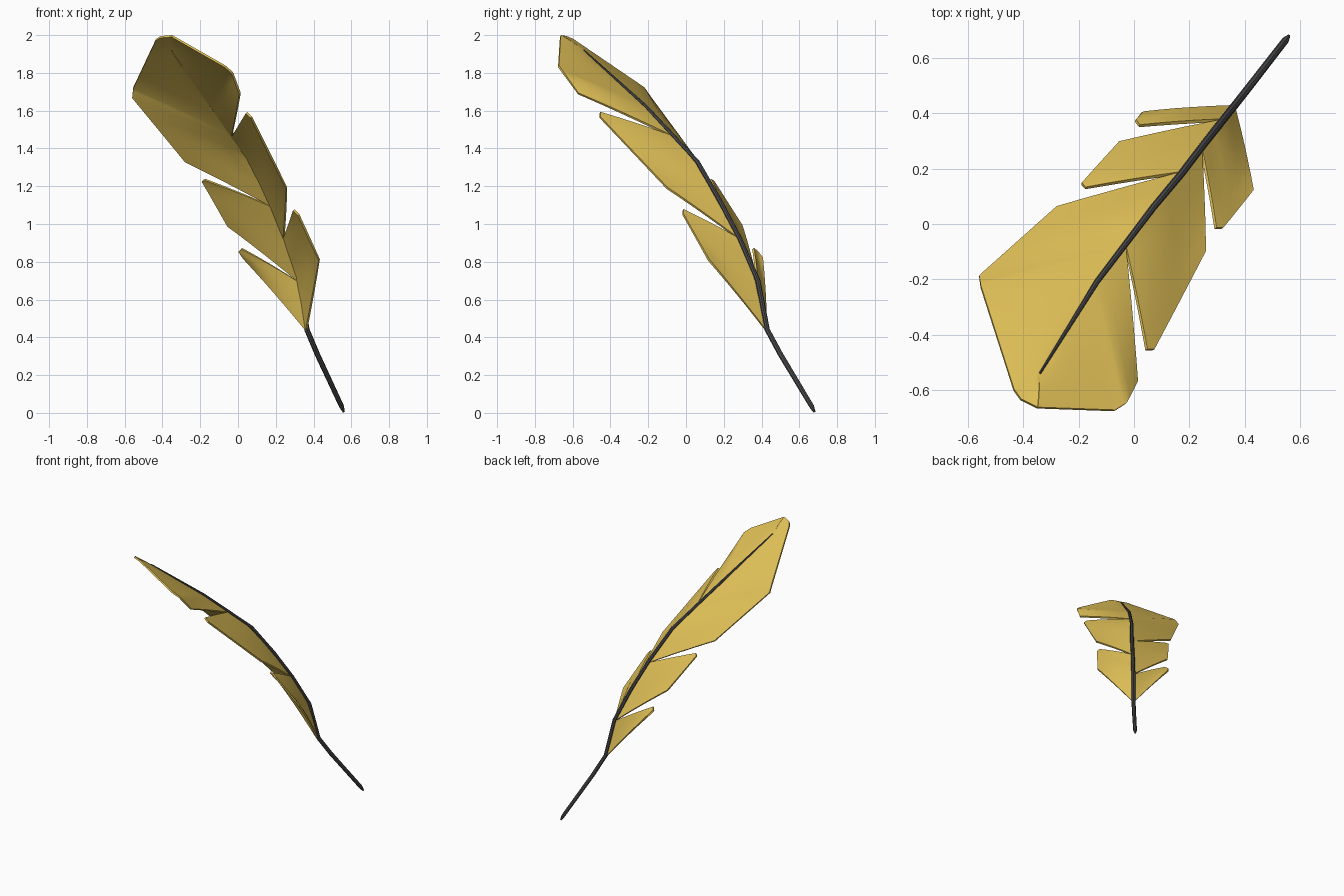
import bpy, bmesh
from mathutils import Vector

if "Cube" in bpy.data.objects:
    bpy.data.objects.remove(bpy.data.objects["Cube"])

UP = Vector((0.48, 0.58, 0.65))  # direction of the convex side of the feather


def paint(obj, name, color):
    m = bpy.data.materials.new(name)
    m.diffuse_color = (*color, 1)
    m.use_nodes = True
    m.node_tree.nodes["Principled BSDF"].inputs["Base Color"].default_value = m.diffuse_color
    obj.data.materials.append(m)


# Quill shaft path: point and radius
PATH = [((0.56, 0.68, 0.005), 0.006), ((0.548, 0.665, 0.035), 0.013),
        ((0.42, 0.50, 0.31), 0.014), ((0.365, 0.43, 0.44), 0.014),
        ((0.325, 0.38, 0.70), 0.014), ((0.25, 0.285, 0.92), 0.013),
        ((0.17, 0.18, 1.12), 0.013), ((0.07, 0.06, 1.33), 0.012),
        ((-0.135, -0.21, 1.62), 0.010), ((-0.34, -0.54, 1.92), 0.004)]

cu = bpy.data.curves.new("quill_shaft", 'CURVE')
cu.dimensions = '3D'
cu.bevel_depth = 1.0
cu.bevel_resolution = 2
cu.use_fill_caps = True
sp = cu.splines.new('POLY')
sp.points.add(len(PATH) - 1)
for p, (co, r) in zip(sp.points, PATH):
    p.co = (*co, 1)
    p.radius = r
shaft = bpy.data.objects.new("quill_shaft", cu)
bpy.context.collection.objects.link(shaft)
bpy.context.view_layer.objects.active = shaft
shaft.select_set(True)
bpy.ops.object.convert(target='MESH')
bpy.ops.object.shade_smooth_by_angle()
paint(shaft, "dark_quill", (0.07, 0.07, 0.075))


def on_shaft(y):
    """Point of the shaft at a given y, dropped a little to the underside."""
    for (a, _), (b, _) in zip(PATH, PATH[1:]):
        if b[1] <= y <= a[1]:
            t = (a[1] - y) / (a[1] - b[1])
            return Vector(a).lerp(Vector(b), t) - UP * 0.009
    return Vector(PATH[-1][0]) - UP * 0.009


# Vane barbs: rows of (y of root on shaft, outer edge point)
BARBS = [
    # left side
    [(0.43, (0.03, 0.405, 0.82)), (0.40, (0.005, 0.375, 0.855)), (0.38, (0.02, 0.355, 0.87))],
    [(0.38, (-0.055, 0.295, 0.99)), (0.22, (-0.19, 0.145, 1.225)), (0.19, (-0.175, 0.13, 1.235))],
    [(0.19, (-0.28, 0.06, 1.33)), (-0.06, (-0.56, -0.19, 1.67)), (-0.09, (-0.555, -0.225, 1.72)),
     (-0.42, (-0.435, -0.60, 1.975)), (-0.50, (-0.41, -0.635, 1.99)), (-0.54, (-0.35, -0.665, 1.995))],
    # right side
    [(0.43, (0.43, 0.12, 0.81)), (0.31, (0.32, -0.015, 1.05)), (0.28, (0.295, -0.015, 1.075))],
    [(0.28, (0.257, -0.10, 1.19)), (-0.04, (0.07, -0.455, 1.565)), (-0.07, (0.045, -0.455, 1.59))],
    [(-0.07, (0.01, -0.57, 1.69)), (-0.20, (-0.03, -0.65, 1.80)), (-0.28, (-0.07, -0.675, 1.835)),
     (-0.54, (-0.35, -0.665, 1.995))],
]
CROSS, STEPS, BULGE = 6, 4, 0.004

bm = bmesh.new()
for barb in BARBS:
    rows = []
    for i, ((ya, pa), (yb, pb)) in enumerate(zip(barb, barb[1:])):
        for s in range(0 if i == 0 else 1, STEPS + 1):
            t = s / STEPS
            root, tip = on_shaft(ya + (yb - ya) * t), Vector(pa).lerp(Vector(pb), t)
            rows.append([bm.verts.new(root.lerp(tip, u) + UP * BULGE * 4 * u * (1 - u))
                         for u in (k / CROSS for k in range(CROSS + 1))])
    for a, b in zip(rows, rows[1:]):
        for k in range(CROSS):
            bm.faces.new((a[k], a[k + 1], b[k + 1], b[k]))

me = bpy.data.meshes.new("feather_vane")
bm.to_mesh(me)
bm.free()
vane = bpy.data.objects.new("feather_vane", me)
bpy.context.collection.objects.link(vane)
paint(vane, "gold_vane", (0.78, 0.55, 0.10))
sol = vane.modifiers.new("thickness", 'SOLIDIFY')
sol.thickness = 0.012
sol.offset = 0
bpy.ops.object.select_all(action='DESELECT')
vane.select_set(True)
bpy.context.view_layer.objects.active = vane
bpy.ops.object.modifier_apply(modifier=sol.name)
bpy.ops.object.shade_smooth_by_angle()
